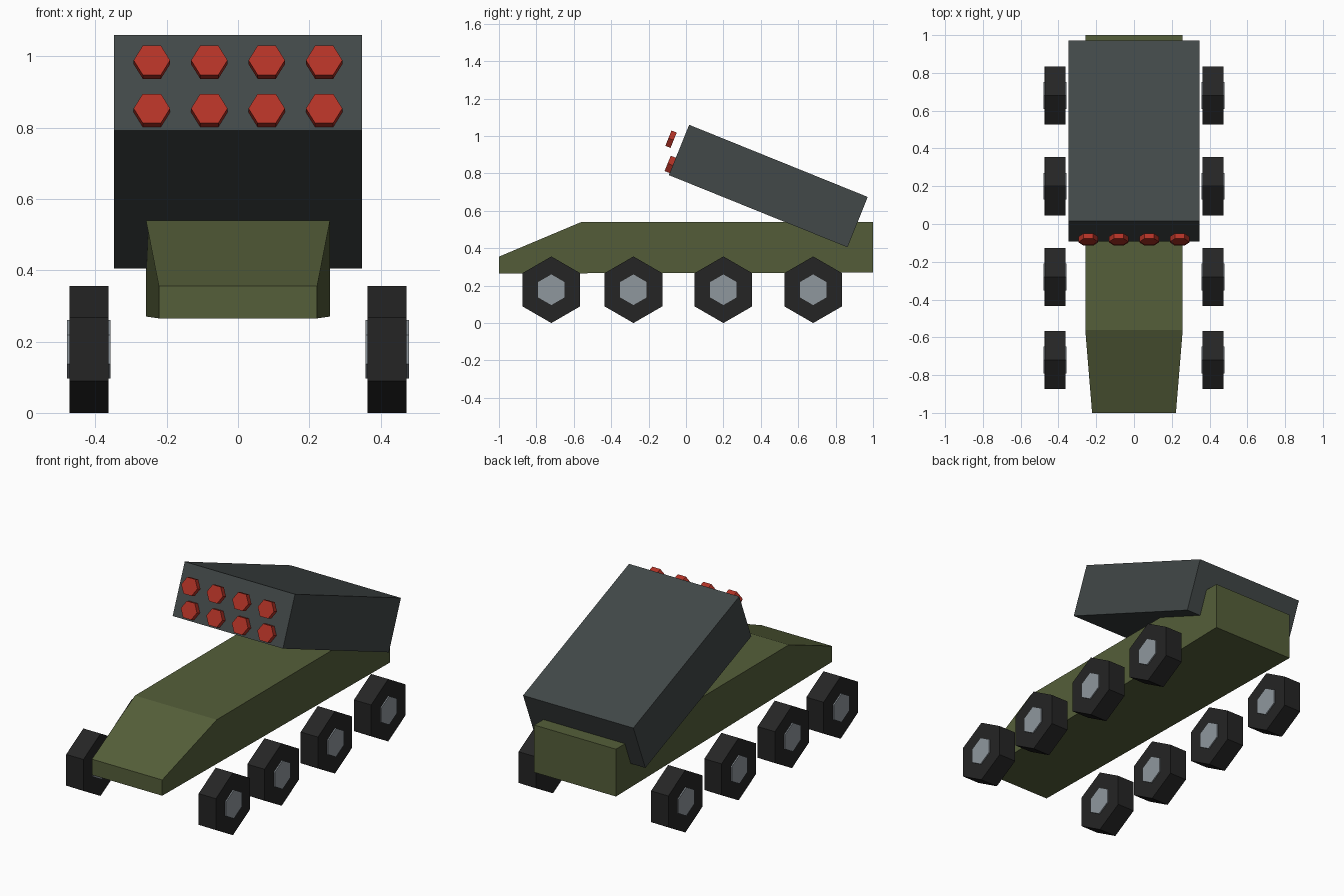
import bpy, bmesh
from math import radians, sin, cos, tau
from mathutils import Vector

default = bpy.data.objects.get("Cube")
if default:
    bpy.data.objects.remove(default, do_unlink=True)


def material(name, r, g, b):
    mat = bpy.data.materials.new(name)
    mat.use_nodes = True
    mat.diffuse_color = (r, g, b, 1)
    mat.node_tree.nodes["Principled BSDF"].inputs["Base Color"].default_value = (r, g, b, 1)
    return mat


olive = material("olive green", 0.091, 0.114, 0.042)
slate = material("dark slate", 0.054, 0.065, 0.065)
rubber = material("black rubber", 0.018, 0.018, 0.018)
steel = material("grey steel", 0.275, 0.309, 0.337)
red = material("warning red", 0.445, 0.032, 0.019)


def prism(name, outline, depth, mat, location=(0, 0, 0), rotation=(0, 0, 0)):
    """Extrude a flat outline along local z, centred on its own origin."""
    bm = bmesh.new()
    face = bm.faces.new([bm.verts.new((x, y, -depth / 2)) for x, y in outline])
    extruded = bmesh.ops.extrude_face_region(bm, geom=[face])
    bmesh.ops.translate(bm, vec=(0, 0, depth),
                        verts=[v for v in extruded["geom"] if isinstance(v, bmesh.types.BMVert)])
    bmesh.ops.recalc_face_normals(bm, faces=bm.faces)
    mesh = bpy.data.meshes.new(name)
    bm.to_mesh(mesh)
    bm.free()
    mesh.materials.append(mat)
    obj = bpy.data.objects.new(name, mesh)
    obj.location, obj.rotation_euler = location, rotation
    bpy.context.collection.objects.link(obj)
    return obj


def hexagon(radius):
    return [(radius * cos(tau * i / 6), radius * sin(tau * i / 6)) for i in range(6)]


# Hull: side profile extruded across, with a narrowed nose
profile = [(-1, 0.265), (1, 0.27), (1, 0.54), (-0.56, 0.54), (-1, 0.355)]
hull = prism("hull", profile, 0.516, olive, rotation=(radians(90), 0, radians(90)))
for v in hull.data.vertices:
    if v.co.x < -0.9:
        v.co.z *= 0.86

# Launcher box, tilted up towards the front
tilt = radians(22)
w, l = 0.348, 0.515
prism("launcher_box", [(-w, -l), (w, -l), (w, l), (-w, l)], 0.29, slate,
      location=(0, 0.44, 0.7325), rotation=(-tilt, 0, 0))

# Two rows of red rocket tips, stacked upright in front of the box
for row, (y, z) in enumerate([(-0.084, 0.848), (-0.08, 0.983)]):
    for col in range(4):
        prism(f"rocket_tip_{row}_{col}", hexagon(0.051), 0.03, red,
              location=((col - 1.5) * 0.161, y, z), rotation=(radians(90) - tilt, 0, 0))

# Four axles of six-sided wheels with hubs showing on both faces
for side, sx in (("left", 1), ("right", -1)):
    for i, y in enumerate([-0.72, -0.281, 0.2, 0.68]):
        place = dict(location=(sx * 0.418, y, 0.178), rotation=(0, radians(90), 0))
        prism(f"{side}_tyre_{i}", hexagon(0.178), 0.109, rubber, **place)
        prism(f"{side}_hub_{i}", hexagon(0.082), 0.122, steel, **place)
